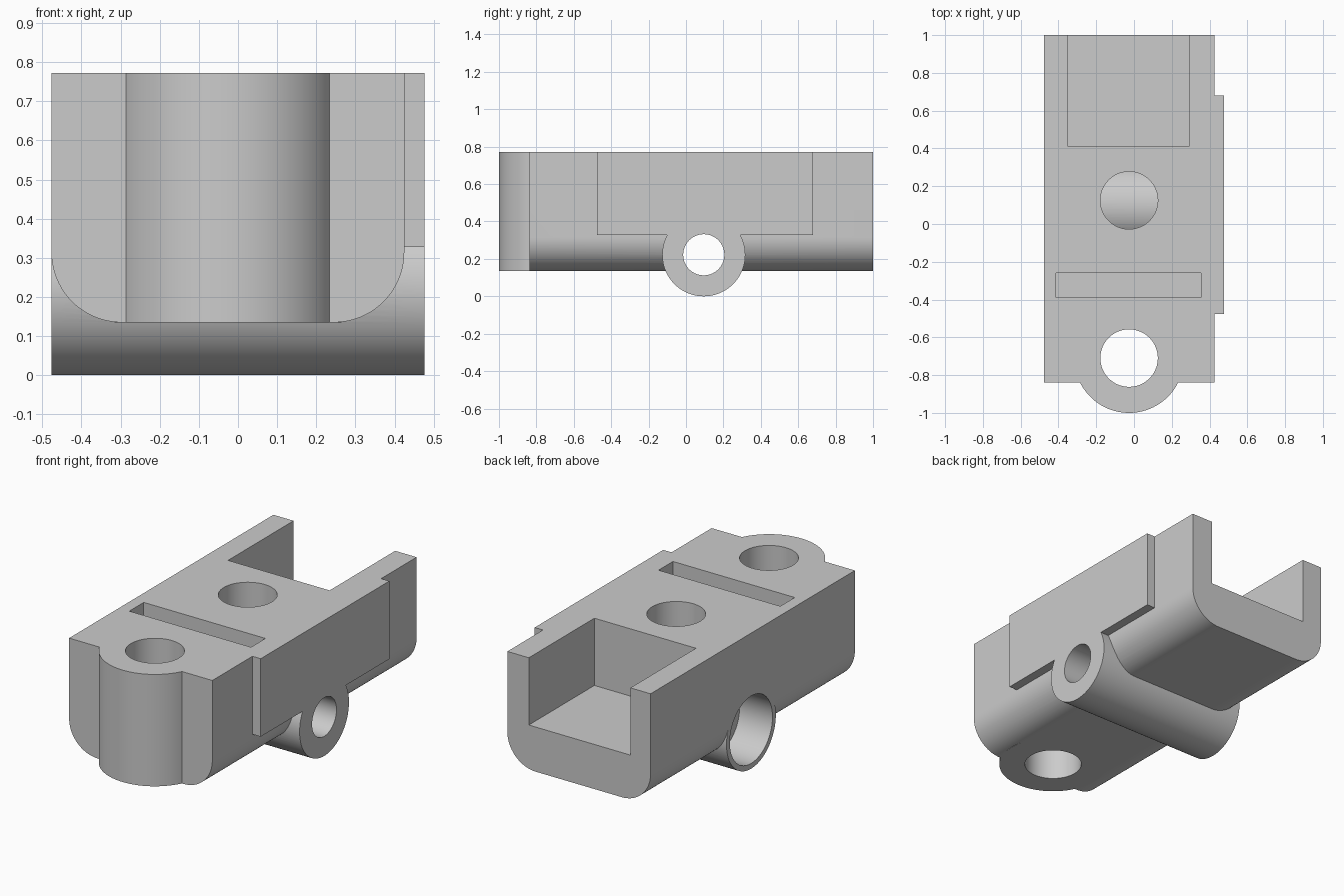
import bpy, math
from mathutils import Matrix, Vector

cube = bpy.data.objects.get("Cube")
if cube:
    bpy.data.objects.remove(cube, do_unlink=True)

grey = bpy.data.materials.new("plain grey")
grey.use_nodes = True
colour = (0.6, 0.6, 0.6, 1)
grey.diffuse_color = colour
grey.node_tree.nodes["Principled BSDF"].inputs["Base Color"].default_value = colour

MID = -0.026            # centre line of the block
LEFT, RIGHT = -0.477, 0.425
LOW, TOP = 0.135, 0.772
ABOVE = TOP + 0.1


def box(name, x, y, z):
    """Box from a (low, high) pair on each axis."""
    pairs = (x, y, z)
    size = [b - a for a, b in pairs]
    centre = [(a + b) / 2 for a, b in pairs]
    bpy.ops.mesh.primitive_cube_add(size=1)
    ob = bpy.context.object
    ob.name = name
    ob.data.transform(Matrix.Translation(centre) @ Matrix.Diagonal((*size, 1)))
    ob.data.materials.append(grey)
    return ob


def cylinder(name, radius, start, end):
    """Cylinder running between two points."""
    start, end = Vector(start), Vector(end)
    axis = end - start
    bpy.ops.mesh.primitive_cylinder_add(vertices=96, radius=radius, depth=axis.length)
    ob = bpy.context.object
    ob.name = name
    turn = axis.to_track_quat('Z', 'Y').to_matrix().to_4x4()
    ob.data.transform(Matrix.Translation((start + end) / 2) @ turn)
    ob.data.materials.append(grey)
    return ob


def apply(ob, mod):
    bpy.context.view_layer.objects.active = ob
    bpy.ops.object.modifier_apply(modifier=mod.name)


def combine(target, other, operation):
    """Join or cut with another solid, then discard it."""
    mod = target.modifiers.new("solid", 'BOOLEAN')
    mod.operation, mod.solver, mod.object = operation, 'EXACT', other
    apply(target, mod)
    bpy.data.objects.remove(other, do_unlink=True)


# Block with rounded lower long edges
body = box("bracket_body", (LEFT, RIGHT), (-0.838, 1), (LOW, TOP))
weights = body.data.attributes.new("bevel_weight_edge", 'FLOAT', 'EDGE')
for edge in body.data.edges:
    a, b = (body.data.vertices[i].co for i in edge.vertices)
    if abs(a.y - b.y) > 1 and a.z < 0.3:
        weights.data[edge.index].value = 1
bevel = body.modifiers.new("round", 'BEVEL')
bevel.limit_method, bevel.width, bevel.segments = 'WEIGHT', 0.18, 20
apply(body, bevel)

# Round nose at the front and raised plate on the side
combine(body, cylinder("nose", 0.29, (MID, -0.71, LOW), (MID, -0.71, TOP)), 'UNION')
combine(body, box("side_plate", (0.3, 0.477), (-0.477, 0.68), (0.328, TOP)), 'UNION')

# Rear pocket, cross slot and the two upright holes
for cutter in (
    box("pocket", (-0.35, 0.29), (0.41, 1.1), (0.389, ABOVE)),
    box("slot", (-0.412, 0.355), (-0.39, -0.26), (0.389, ABOVE)),
    cylinder("nose_hole", 0.152, (MID, -0.71, 0), (MID, -0.71, ABOVE)),
    cylinder("middle_hole", 0.152, (MID, 0.125, 0.222), (MID, 0.125, ABOVE)),
):
    combine(body, cutter, 'DIFFERENCE')

# Cross tube with a through bore and a wide recess on one end
AY, AZ = 0.095, 0.222
combine(body, cylinder("cross_tube", 0.222, (LEFT, AY, AZ), (0.477, AY, AZ)), 'UNION')
combine(body, cylinder("bore", 0.11, (-0.6, AY, AZ), (0.6, AY, AZ)), 'DIFFERENCE')
combine(body, cylinder("recess", 0.192, (-0.6, AY, AZ), (-0.27, AY, AZ)), 'DIFFERENCE')

bpy.ops.object.select_all(action='DESELECT')
body.select_set(True)
bpy.context.view_layer.objects.active = body
bpy.ops.object.shade_smooth_by_angle(angle=math.radians(25))
